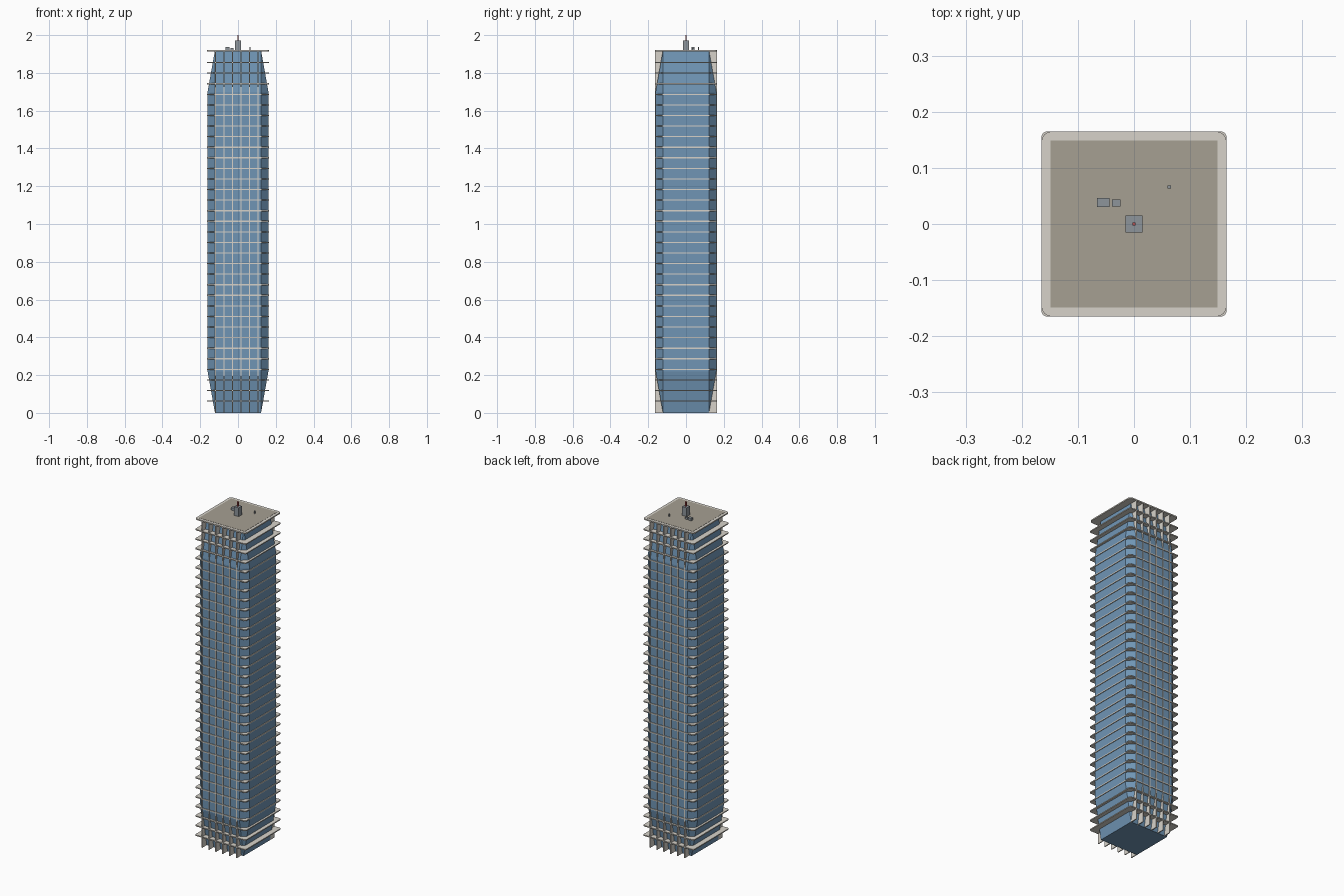
import bpy, bmesh, math

if "Cube" in bpy.data.objects:
    bpy.data.objects.remove(bpy.data.objects["Cube"])

H, S = 1.92, 0.165            # roof height, slab half width
B, F = 0.161, 0.122           # glass half width, flat face half width


def material(name, rgb):
    m = bpy.data.materials.new(name)
    m.diffuse_color = (*rgb, 1)
    m.use_nodes = True
    m.node_tree.nodes["Principled BSDF"].inputs["Base Color"].default_value = m.diffuse_color
    return m


glass = material("glass", (0.16, 0.30, 0.46))
stone = material("stone", (0.68, 0.65, 0.59))
deck = material("deck", (0.38, 0.35, 0.29))
metal = material("metal", (0.27, 0.30, 0.33))
red = material("red", (0.5, 0.08, 0.08))


def finish(name, bm, mat):
    bmesh.ops.recalc_face_normals(bm, faces=bm.faces)
    me = bpy.data.meshes.new(name)
    bm.to_mesh(me)
    bm.free()
    me.materials.append(mat)
    ob = bpy.data.objects.new(name, me)
    bpy.context.collection.objects.link(ob)
    return ob


def box(name, x0, x1, y0, y1, z0, z1, mat):
    bm = bmesh.new()
    bmesh.ops.create_cube(bm, size=1)
    for v in bm.verts:
        v.co = ((x0 + x1) / 2 + v.co.x * (x1 - x0),
                (y0 + y1) / 2 + v.co.y * (y1 - y0),
                (z0 + z1) / 2 + v.co.z * (z1 - z0))
    return finish(name, bm, mat)


def slab(name, half, radius, z0, z1, mat, seg=4):
    # rounded square plate
    bm = bmesh.new()
    c = half - radius
    pts = []
    for q, (sx, sy) in enumerate([(1, 1), (-1, 1), (-1, -1), (1, -1)]):
        for i in range(seg + 1):
            a = math.pi / 2 * (q + i / seg)
            pts.append((sx * c + radius * math.cos(a), sy * c + radius * math.sin(a)))
    face = bm.faces.new([bm.verts.new((x, y, z0)) for x, y in pts])
    ext = bmesh.ops.extrude_face_region(bm, geom=[face], use_keep_orig=True)
    for v in ext["geom"]:
        if isinstance(v, bmesh.types.BMVert):
            v.co.z = z1
    return finish(name, bm, mat)


# glass tower: square ends widening into an octagonal shaft
bm = bmesh.new()
rings = []
for z, b in [(0, F), (0.22, B), (H - 0.22, B), (H - 0.004, F + 0.0005)]:
    pts = [(b, -F), (b, F), (F, b), (-F, b), (-b, F), (-b, -F), (-F, -b), (F, -b)]
    rings.append([bm.verts.new((x, y, z)) for x, y in pts])
for r0, r1 in zip(rings, rings[1:]):
    for i in range(8):
        j = (i + 1) % 8
        bm.faces.new((r0[i], r0[j], r1[j], r1[i]))
bm.faces.new(rings[0])
bm.faces.new(rings[-1])
bmesh.ops.remove_doubles(bm, verts=bm.verts, dist=1e-5)
finish("glass_tower", bm, glass)

# floor slabs
for k in range(33):
    z = 0.0625 + 0.056 * k
    slab(f"floor_slab_{k + 1}", S, 0.010, z - 0.003, z + 0.003, stone)

# vertical fins on front and back, turned half way round
for k in range(6):
    x = -0.12 + 0.045 * k
    for side, s in (("front", 1), ("back", -1)):
        xs = sorted((s * (x - 0.0025), s * (x + 0.0025)))
        ys = sorted((-s * (S - 0.0005), -s * 0.115))
        box(f"{side}_fin_{k + 1}", *xs, *ys, 0, H - 0.005, stone)

# roof
slab("roof_slab", S, 0.018, H - 0.007, H, stone)
box("roof_deck", -0.149, 0.149, -0.149, 0.149, H - 0.003, H + 0.001, deck)
box("plant_room", -0.015, 0.015, -0.015, 0.015, H, 1.972, metal)
box("roof_unit_large", -0.066, -0.044, 0.030, 0.046, H, 1.936, metal)
box("roof_unit_small", -0.039, -0.024, 0.031, 0.044, H, 1.932, metal)
box("roof_vent", 0.060, 0.066, 0.063, 0.069, H, 1.937, metal)
box("mast", -0.003, 0.003, -0.003, 0.003, 1.972, 2.0, red)
